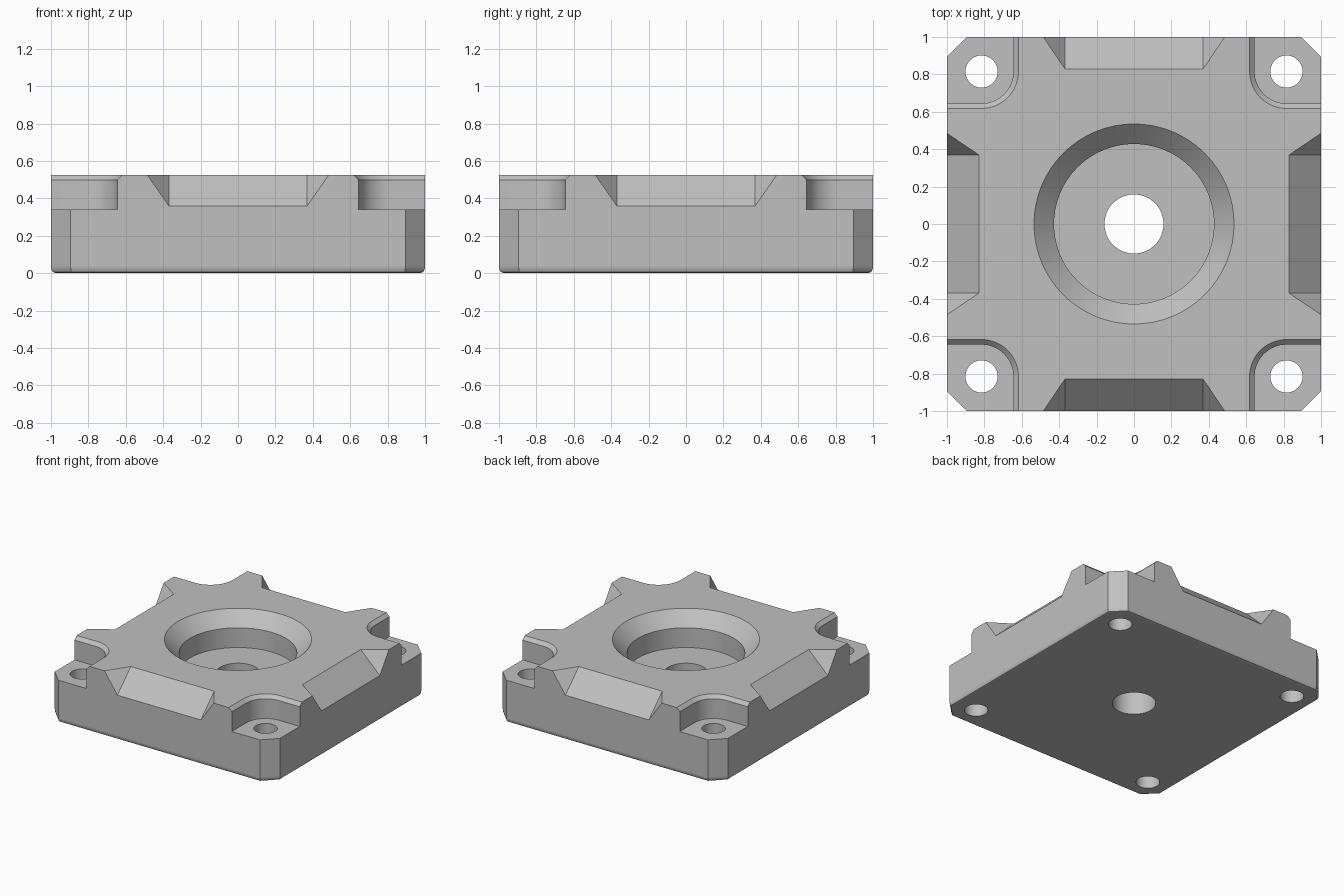
import bpy, bmesh, math
from mathutils import Matrix

cube = bpy.data.objects.get("Cube")
if cube:
    bpy.data.objects.remove(cube, do_unlink=True)

TOP = 0.525
HOLE = 0.815  # bolt hole centre

grey = bpy.data.materials.new("machined_grey")
grey.use_nodes = True
grey.diffuse_color = (0.53, 0.53, 0.53, 1)
grey.node_tree.nodes["Principled BSDF"].inputs["Base Color"].default_value = (0.53, 0.53, 0.53, 1)


def loft(name, rings):
    """Closed solid through a stack of matching rings of points."""
    bm = bmesh.new()
    loops = [[bm.verts.new(p) for p in ring] for ring in rings]
    n = len(loops[0])
    for a, b in zip(loops, loops[1:]):
        for i in range(n):
            j = (i + 1) % n
            bm.faces.new((a[i], a[j], b[j], b[i]))
    bm.faces.new(loops[0])
    bm.faces.new(loops[-1])
    bmesh.ops.recalc_face_normals(bm, faces=bm.faces)
    mesh = bpy.data.meshes.new(name)
    bm.to_mesh(mesh)
    bm.free()
    mesh.materials.append(grey)
    obj = bpy.data.objects.new(name, mesh)
    bpy.context.collection.objects.link(obj)
    return obj


def circle(r, z, cx=0, cy=0, n=64):
    return [(cx + r * math.cos(math.tau * i / n), cy + r * math.sin(math.tau * i / n), z)
            for i in range(n)]


def block_ring(inset, z):
    """Square with cut corners, offset inwards."""
    h = 1 - inset
    c = 0.895 - inset * math.tan(math.pi / 8)
    return [(c, -h, z), (h, -c, z), (h, c, z), (c, h, z),
            (-c, h, z), (-h, c, z), (-h, -c, z), (-c, -h, z)]


def pocket_ring(r, z):
    """Corner pocket outline, rounded around the bolt hole."""
    arc = [math.pi * (1 + i / 32) for i in range(17)]
    pts = [(HOLE + r * math.cos(a), HOLE + r * math.sin(a), z) for a in arc]
    return pts + [(1.2, HOLE - r, z), (1.2, 1.2, z), (HOLE - r, 1.2, z)]


def notch_ring(t):
    """Flared trapezoid, swept down the sloping notch floor."""
    y, z = -0.83 - 0.17 * t, TOP - 0.165 * t
    rise, w = 1.7, 0.37
    f = w + 0.115 * rise
    return [(-w, y, z), (w, y, z), (f, y, z + 0.165 * rise), (-f, y, z + 0.165 * rise)]


# Main block with a softened lower edge
fillet = [(0.027 * (1 - math.sin(a)), 0.045 * (1 - math.cos(a)))
          for a in [math.pi / 2 * (0.3 + 0.7 * i / 4) for i in range(5)]]
z0 = fillet[0][1]
block = loft("mounting_block", [block_ring(d + 0.012 * (i == 0), z - z0) for i, (d, z) in enumerate(fillet)]
             + [block_ring(0, TOP)])

# Central chamfered counterbore and through hole
cutters = [
    loft("counterbore_cutter", [circle(0.428, 0.26), circle(0.428, 0.418), circle(0.628, 0.618)]),
    loft("centre_hole_cutter", [circle(0.158, -0.1), circle(0.158, 0.4)]),
]

# Corner pockets, bolt holes and side notches, repeated every quarter turn
for k in range(4):
    turn = Matrix.Rotation(k * math.pi / 2, 4, "Z")
    for obj in (
        loft("corner_pocket_cutter", [pocket_ring(0.17, 0.34), pocket_ring(0.17, 0.498),
                                      pocket_ring(0.23, 0.558)]),
        loft("bolt_hole_cutter", [circle(0.086, -0.1, HOLE, HOLE, 40),
                                  circle(0.086, 0.45, HOLE, HOLE, 40)]),
        loft("side_notch_cutter", [notch_ring(-0.6), notch_ring(1.6)]),
    ):
        obj.data.transform(turn)
        cutters.append(obj)

bpy.context.view_layer.objects.active = block
block.select_set(True)
for cutter in cutters:
    mod = block.modifiers.new("cut", "BOOLEAN")
    mod.operation = "DIFFERENCE"
    mod.solver = "EXACT"
    mod.object = cutter
    bpy.ops.object.modifier_apply(modifier=mod.name)
for cutter in cutters:
    bpy.data.objects.remove(cutter, do_unlink=True)

# Smooth curved walls, crisp machined edges
bpy.ops.object.select_all(action="DESELECT")
block.select_set(True)
bpy.ops.object.shade_smooth_by_angle(angle=math.radians(30))
weighted = block.modifiers.new("flat_face_normals", "WEIGHTED_NORMAL")
weighted.keep_sharp = True
